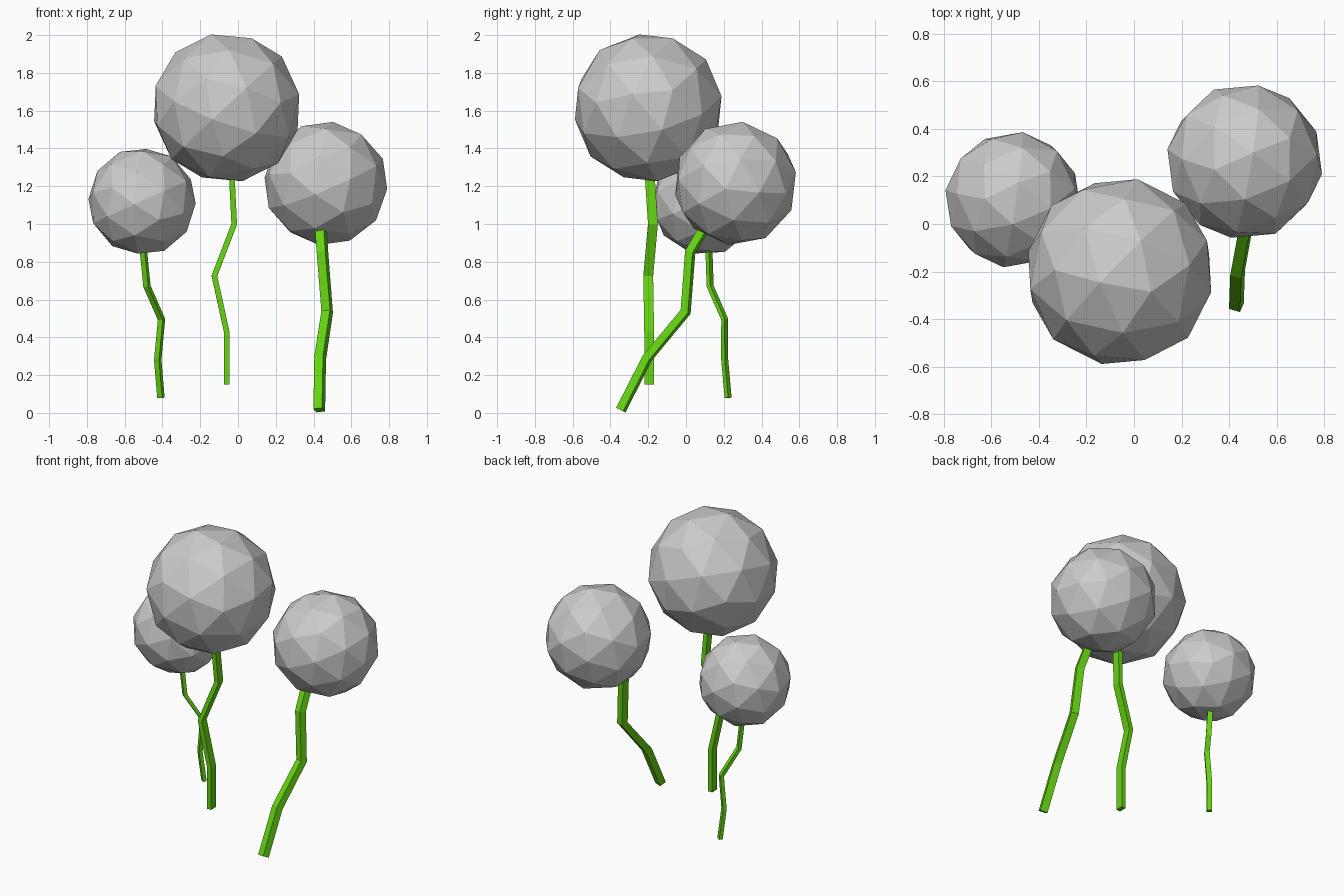
import bpy, bmesh, math
from mathutils import Vector

if "Cube" in bpy.data.objects:
    bpy.data.objects.remove(bpy.data.objects["Cube"])

green = bpy.data.materials.new("stem_green")
green.diffuse_color = (0.13, 0.66, 0.006, 1)
green.use_nodes = True
green.node_tree.nodes["Principled BSDF"].inputs["Base Color"].default_value = green.diffuse_color


def puff(name, center, radius, rot):
    # low-poly flower head
    bpy.ops.mesh.primitive_ico_sphere_add(subdivisions=2, radius=radius,
                                          location=center, rotation=rot)
    bpy.context.object.name = name


def stem(name, points, width, depth, turn):
    # rectangular section swept along a kinked path
    pts = [Vector(p) for p in points]
    a = math.radians(turn)
    u0 = Vector((math.cos(a), -math.sin(a), 0))
    v0 = Vector((math.sin(a), math.cos(a), 0))
    bm = bmesh.new()
    rings = []
    for i, p in enumerate(pts):
        before = (p - pts[max(i - 1, 0)]).normalized()
        after = (pts[min(i + 1, len(pts) - 1)] - p).normalized()
        t = (before + after).normalized()
        u = (u0 - t * u0.dot(t)).normalized() * width / 2
        v = (v0 - t * v0.dot(t)).normalized() * depth / 2
        rings.append([bm.verts.new(p + u * su + v * sv)
                      for su, sv in ((-1, -1), (1, -1), (1, 1), (-1, 1))])
    for lo, hi in zip(rings, rings[1:]):
        for k in range(4):
            j = (k + 1) % 4
            bm.faces.new((lo[k], lo[j], hi[j], hi[k]))
    bm.faces.new(rings[0][::-1])
    bm.faces.new(rings[-1])
    bmesh.ops.recalc_face_normals(bm, faces=bm.faces)
    mesh = bpy.data.meshes.new(name)
    bm.to_mesh(mesh)
    bm.free()
    mesh.materials.append(green)
    bpy.context.collection.objects.link(bpy.data.objects.new(name, mesh))


# flower heads
puff("middle_head", (-0.06, -0.20, 1.615), 0.40, (0.35, 0.2, 0.5))
puff("right_head", (0.465, 0.262, 1.215), 0.33, (0.9, 0.4, 0.2))
puff("left_head", (-0.508, 0.102, 1.12), 0.287, (0.3, 0.7, 1.1))

# stems, from the foot up into each head
stem("middle_stem", [(-0.06, -0.195, 0.15), (-0.06, -0.195, 0.43),
                     (-0.125, -0.20, 0.725), (-0.02, -0.175, 1.0),
                     (-0.035, -0.195, 1.30)], 0.03, 0.052, 0)
stem("right_stem", [(0.43, -0.345, 0.015), (0.435, -0.205, 0.29),
                    (0.472, -0.002, 0.535), (0.447, 0.022, 0.85),
                    (0.437, 0.11, 1.0)], 0.048, 0.044, 20)
stem("left_stem", [(-0.408, 0.223, 0.08), (-0.425, 0.205, 0.28),
                   (-0.405, 0.205, 0.495), (-0.482, 0.128, 0.67),
                   (-0.505, 0.12, 0.90)], 0.032, 0.023, 35)
